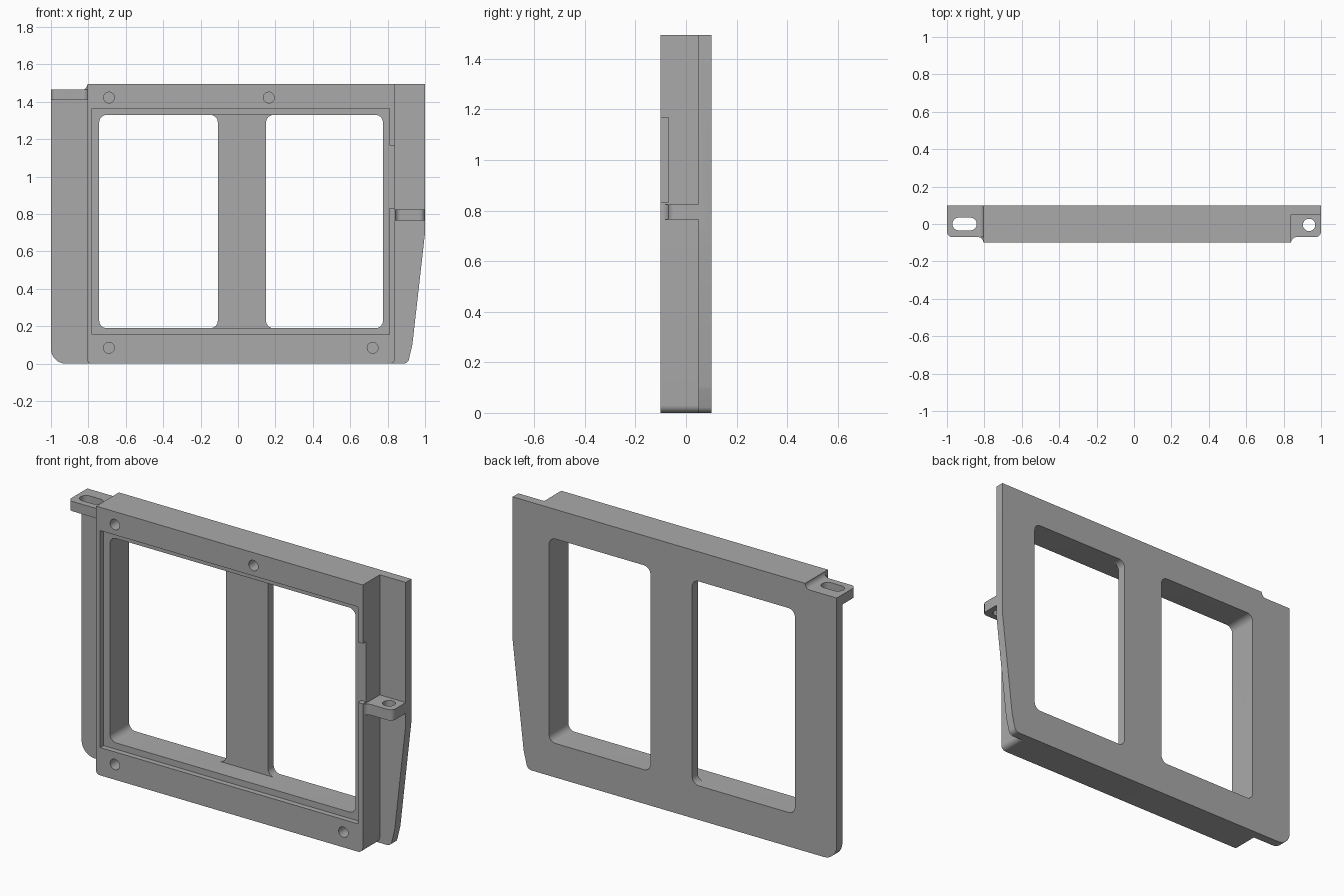
import bpy, bmesh, math
from mathutils import Vector

cube = bpy.data.objects.get("Cube")
if cube:
    bpy.data.objects.remove(cube, do_unlink=True)

grey = bpy.data.materials.new("plain grey")
grey.use_nodes = True
grey.diffuse_color = (0.4, 0.4, 0.4, 1)
grey.node_tree.nodes["Principled BSDF"].inputs["Base Color"].default_value = (0.4, 0.4, 0.4, 1)

FRONT, BACK = -0.1, 0.1
PLATE = 0.05      # front of the thin back plate
STEP = -0.07      # depth of the recess and the lugs
TOP = 1.495
LEFT, RIGHT = -0.805, 0.84


def outline(corners, steps=8):
    """Turn (u, v, radius) corners into a polygon with rounded corners."""
    pts = []
    for i, c in enumerate(corners):
        p = Vector(c[:2])
        r = c[2] if len(c) > 2 else 0
        arc = [p]
        if r > 0:
            a = (Vector(corners[i - 1][:2]) - p).normalized()
            b = (Vector(corners[(i + 1) % len(corners)][:2]) - p).normalized()
            half = a.angle(b) / 2
            centre = p + (a + b).normalized() * r / math.sin(half)
            start = p + a * r / math.tan(half) - centre
            end = p + b * r / math.tan(half) - centre
            sweep = math.pi - 2 * half
            arc = [centre + (start * math.sin(sweep * (1 - k / steps))
                             + end * math.sin(sweep * k / steps)) / math.sin(sweep)
                   for k in range(steps + 1)]
        for q in arc:
            if not pts or (q - pts[-1]).length > 1e-4:
                pts.append(q)
    if (pts[0] - pts[-1]).length < 1e-4:
        pts.pop()
    return pts


def rect(u0, u1, v0, v1, r=0):
    return [(u0, v0, r), (u1, v0, r), (u1, v1, r), (u0, v1, r)]


def prism(name, corners, lo, hi, axis="y"):
    """Extrude a rounded outline along y or z."""
    bm = bmesh.new()
    place = (lambda p: (p.x, lo, p.y)) if axis == "y" else (lambda p: (p.x, p.y, lo))
    face = bm.faces.new([bm.verts.new(place(p)) for p in outline(corners)])
    new = bmesh.ops.extrude_face_region(bm, geom=[face], use_keep_orig=True)["geom"]
    move = Vector((0, hi - lo, 0)) if axis == "y" else Vector((0, 0, hi - lo))
    bmesh.ops.translate(bm, verts=[g for g in new if isinstance(g, bmesh.types.BMVert)], vec=move)
    bmesh.ops.recalc_face_normals(bm, faces=bm.faces)
    mesh = bpy.data.meshes.new(name)
    bm.to_mesh(mesh)
    bm.free()
    mesh.materials.append(grey)
    ob = bpy.data.objects.new(name, mesh)
    bpy.context.collection.objects.link(ob)
    return ob


def combine(target, other, operation):
    mod = target.modifiers.new(operation.lower(), "BOOLEAN")
    mod.operation, mod.solver, mod.object = operation, "EXACT", other
    bpy.context.view_layer.objects.active = target
    bpy.ops.object.modifier_apply(modifier=mod.name)
    bpy.data.objects.remove(other, do_unlink=True)


# Thick frame block
frame = prism("window_frame", [(LEFT, 0, 0.02), (RIGHT, 0, 0.03), (RIGHT, TOP), (LEFT, TOP)], FRONT, BACK)

# Thin back plate with side flanges and tapered lower corner
plate = prism("back_plate", [
    (-1, 0, 0.08), (0.908, 0, 0.03), (0.932, 0.1, 0.1), (1, 0.70), (1, TOP),
    (LEFT, TOP), (LEFT, 1.465, 0.03), (-1, 1.465)], PLATE, BACK)

# Slotted tab at the top corner, and its fillet up to the frame
tab = prism("slotted_tab", [
    (-1, BACK), (-1, STEP, 0.03), (LEFT, STEP, 0.03), (LEFT, FRONT),
    (-0.79, FRONT), (-0.79, BACK)], 1.41, 1.465, "z")
tab_fillet = prism("tab_fillet", [
    (-0.85, 1.465), (LEFT, 1.465, 0.03), (LEFT, TOP), (-0.79, TOP),
    (-0.79, 1.44), (-0.85, 1.44)], STEP, BACK)

# Drilled lug on the other side
lug = prism("drilled_lug", [
    (0.825, 0.06), (1, 0.06), (1, STEP, 0.03), (RIGHT, STEP, 0.03),
    (RIGHT, FRONT), (0.825, FRONT)], 0.765, 0.825, "z")

for part in (plate, tab, tab_fillet, lug):
    combine(frame, part, "UNION")

# Shallow recess, deep pocket in front of the centre bar, two windows, side notch
cutters = [
    prism("recess", rect(-0.78, 0.81, 0.155, 1.365), -0.2, STEP),
    prism("pocket", rect(-0.742, 0.775, 0.19, 1.33, 0.04), -0.2, PLATE),
    prism("window", rect(-0.742, -0.108, 0.19, 1.33, 0.04), -0.2, 0.2),
    prism("window", rect(0.15, 0.775, 0.19, 1.33, 0.04), -0.2, 0.2),
    prism("notch", rect(0.79, 0.9, 0.832, 1.168), -0.2, STEP),
    prism("slot", rect(-0.971, -0.841, -0.034, 0.034, 0.034), 1.3, 1.6, "z"),
    prism("lug_hole", rect(0.903, 0.969, -0.038, 0.028, 0.033), 0.7, 0.9, "z"),
]

# Blind screw holes
for x, z in ((-0.69, 1.423), (0.165, 1.423), (-0.69, 0.085), (0.72, 0.085)):
    cutters.append(prism("screw_hole", rect(x - 0.029, x + 0.029, z - 0.029, z + 0.029, 0.029), -0.2, -0.01))

for cutter in cutters:
    combine(frame, cutter, "DIFFERENCE")

# Smooth the fillets, keep the edges sharp
bpy.ops.object.select_all(action="DESELECT")
frame.select_set(True)
bpy.context.view_layer.objects.active = frame
bpy.ops.object.shade_smooth_by_angle(angle=math.radians(30))
